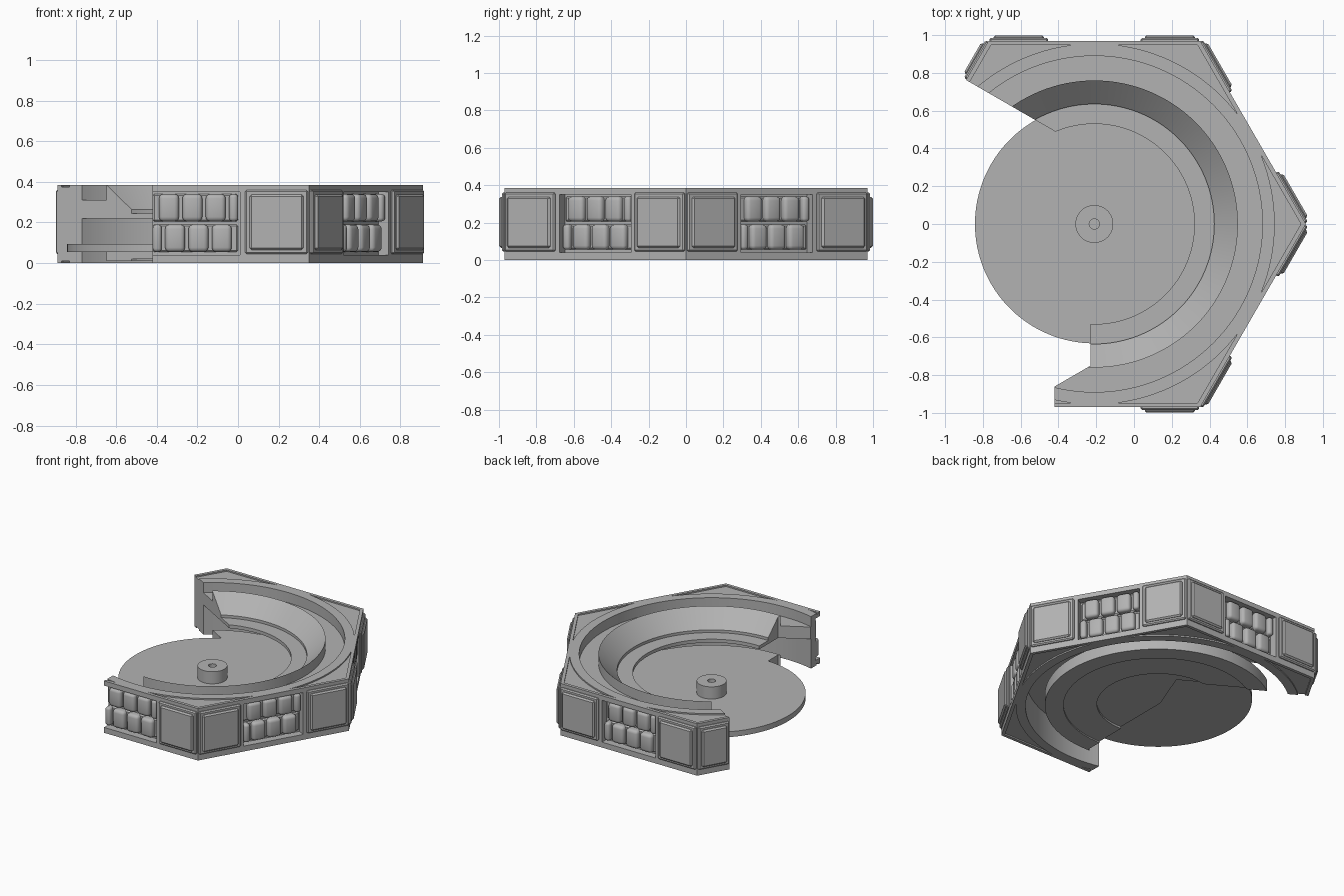
import bpy, bmesh, math
from mathutils import Matrix, Vector

cube = bpy.data.objects.get("Cube")
if cube:
    bpy.data.objects.remove(cube, do_unlink=True)

CENTRE = Vector((-0.21, 0, 0))
HEIGHT = 0.385
APOTHEM = 0.97
SEGMENTS = 128

grey = bpy.data.materials.new("plain_grey")
grey.use_nodes = True
grey.diffuse_color = (0.45, 0.45, 0.45, 1)
grey.node_tree.nodes["Principled BSDF"].inputs["Base Color"].default_value = (0.45, 0.45, 0.45, 1)


def make(name, bm):
    bmesh.ops.recalc_face_normals(bm, faces=bm.faces)
    mesh = bpy.data.meshes.new(name)
    bm.to_mesh(mesh)
    bm.free()
    mesh.materials.append(grey)
    obj = bpy.data.objects.new(name, mesh)
    obj.location = CENTRE
    bpy.context.collection.objects.link(obj)
    return obj


def prism(name, outline, z0, z1):
    bm = bmesh.new()
    face = bm.faces.new([bm.verts.new((x, y, z0)) for x, y in outline])
    top = bmesh.ops.extrude_face_region(bm, geom=[face])["geom"]
    verts = [v for v in top if isinstance(v, bmesh.types.BMVert)]
    bmesh.ops.translate(bm, verts=verts, vec=(0, 0, z1 - z0))
    return make(name, bm)


def circle(radius, count=SEGMENTS):
    step = math.tau / count
    return [(radius * math.cos(i * step), radius * math.sin(i * step)) for i in range(count)]


def hexagon(apothem):
    return circle(apothem / math.cos(math.pi / 6), 6)


def lathe(name, profile):
    # closed (radius, height) section swept round the hub axis
    bm = bmesh.new()
    rings = [[bm.verts.new((x, y, z)) for x, y in circle(r)] for r, z in profile]
    for k, ring in enumerate(rings):
        after = rings[(k + 1) % len(rings)]
        for i in range(SEGMENTS):
            j = (i + 1) % SEGMENTS
            bm.faces.new((ring[i], ring[j], after[j], after[i]))
    return make(name, bm)


def side_box(name, angle, out, along, up, bevel=0.0, steps=1):
    # box on one hexagon side: outward, sideways and upward ranges
    bm = bmesh.new()
    bmesh.ops.create_cube(bm, size=1)
    for v in bm.verts:
        v.co = Vector([(r[0] + r[1]) / 2 + c * (r[1] - r[0])
                       for c, r in zip(v.co, (out, along, up))])
    if bevel:
        edges = [e for e in bm.edges if any(v.co.x > out[0] + 0.001 for v in e.verts)]
        bmesh.ops.bevel(bm, geom=edges, offset=bevel, segments=steps,
                        profile=0.5, affect='EDGES')
    bm.transform(Matrix.Rotation(math.radians(angle), 4, 'Z'))
    return make(name, bm)


def cut(target, cutter, keep=False):
    mod = target.modifiers.new("cut", 'BOOLEAN')
    mod.operation = 'DIFFERENCE'
    mod.solver = 'EXACT'
    mod.object = cutter
    bpy.context.view_layer.update()
    mesh = bpy.data.meshes.new_from_object(
        target.evaluated_get(bpy.context.evaluated_depsgraph_get()))
    target.modifiers.clear()
    target.data = mesh
    if not keep:
        bpy.data.objects.remove(cutter, do_unlink=True)


def smooth(obj):
    bpy.ops.object.select_all(action='DESELECT')
    obj.select_set(True)
    bpy.context.view_layer.objects.active = obj
    bpy.ops.object.shade_smooth_by_angle(angle=math.radians(30))


# Opening that breaks the ring
opening = prism("opening_cutter", [
    (-0.02, -0.75), (-0.02, 0), (0.1, 0.312), (-2.44, 1.78),
    (-3, -2), (-0.21, -2), (-0.21, -0.86)], -1, 1)
opening.hide_render = True

# Hexagonal outer wall with a round bore
wall = prism("hex_wall", hexagon(APOTHEM), 0, HEIGHT)
cut(wall, prism("bore_cutter", circle(0.89), -1, 1))

# Shallow corner pockets, top and bottom
for z0, z1 in ((HEIGHT - 0.01, HEIGHT + 0.05), (-0.05, 0.01)):
    pocket = prism("pocket_cutter", hexagon(0.947), z0, z1)
    cut(pocket, prism("pocket_round", circle(0.955), -1, 1))
    cut(wall, pocket)

# Recesses in the middle of the sides
LOUVRE_SIDES = (-90, -30, 30, 90)
for angle in LOUVRE_SIDES:
    cut(wall, side_box("recess_cutter", angle, (0.915, 1.2), (-0.22, 0.22), (0.04, 0.35)))

# Sloped bowl with a raised lip and a narrow ledge
bowl = lathe("bowl", [
    (0.895, 0.31), (0.76, 0.31), (0.76, HEIGHT), (0.635, 0.265),
    (0.635, 0.245), (0.53, 0.245), (0.53, 0.22), (0.895, 0.22)])

# Stepped plate under the floor
base = prism("under_plate", circle(0.76), 0.01, 0.094)
cut(base, prism("step_cutter", circle(0.635), -1, 0.02))
cut(base, prism("inner_step_cutter", circle(0.41), -1, 0.035))

for part in (wall, bowl, base):
    cut(part, opening, keep=True)
    smooth(part)
bpy.data.objects.remove(opening, do_unlink=True)

# Floor disc and hub
smooth(prism("floor_disc", circle(0.632), 0.055, 0.095))
smooth(lathe("hub", [(0.1, 0.09), (0.1, 0.185), (0.027, 0.185), (0.027, 0.09)]))


def panel(angle, s0, s1):
    side_box("panel_frame", angle, (0.96, 0.985), (s0, s1), (0.045, 0.36), 0.008)
    side_box("panel_face", angle, (0.96, 0.999), (s0 + 0.022, s1 - 0.022),
             (0.065, 0.338), 0.01)


# Square panels beside the corners
for angle in LOUVRE_SIDES:
    panel(angle, 0.245, 0.555)
    if angle != -90:
        panel(angle, -0.555, -0.245)
panel(150, -0.555, -0.325)

# Two rows of rounded slats in each recess
for angle in LOUVRE_SIDES:
    for z0, z1, shift in ((0.055, 0.19, 0.015), (0.205, 0.34, -0.015)):
        side_box("slat_rail", angle, (0.905, 0.93), (-0.21, 0.21), (z0, z1), 0.008)
        for i in range(-2, 3):
            mid = i * 0.115 + shift
            s0, s1 = max(mid - 0.049, -0.21), min(mid + 0.049, 0.21)
            if s1 - s0 > 0.02:
                smooth(side_box("slat", angle, (0.91, 0.965), (s0, s1), (z0, z1),
                                min(0.022, (s1 - s0) * 0.4), 3))
